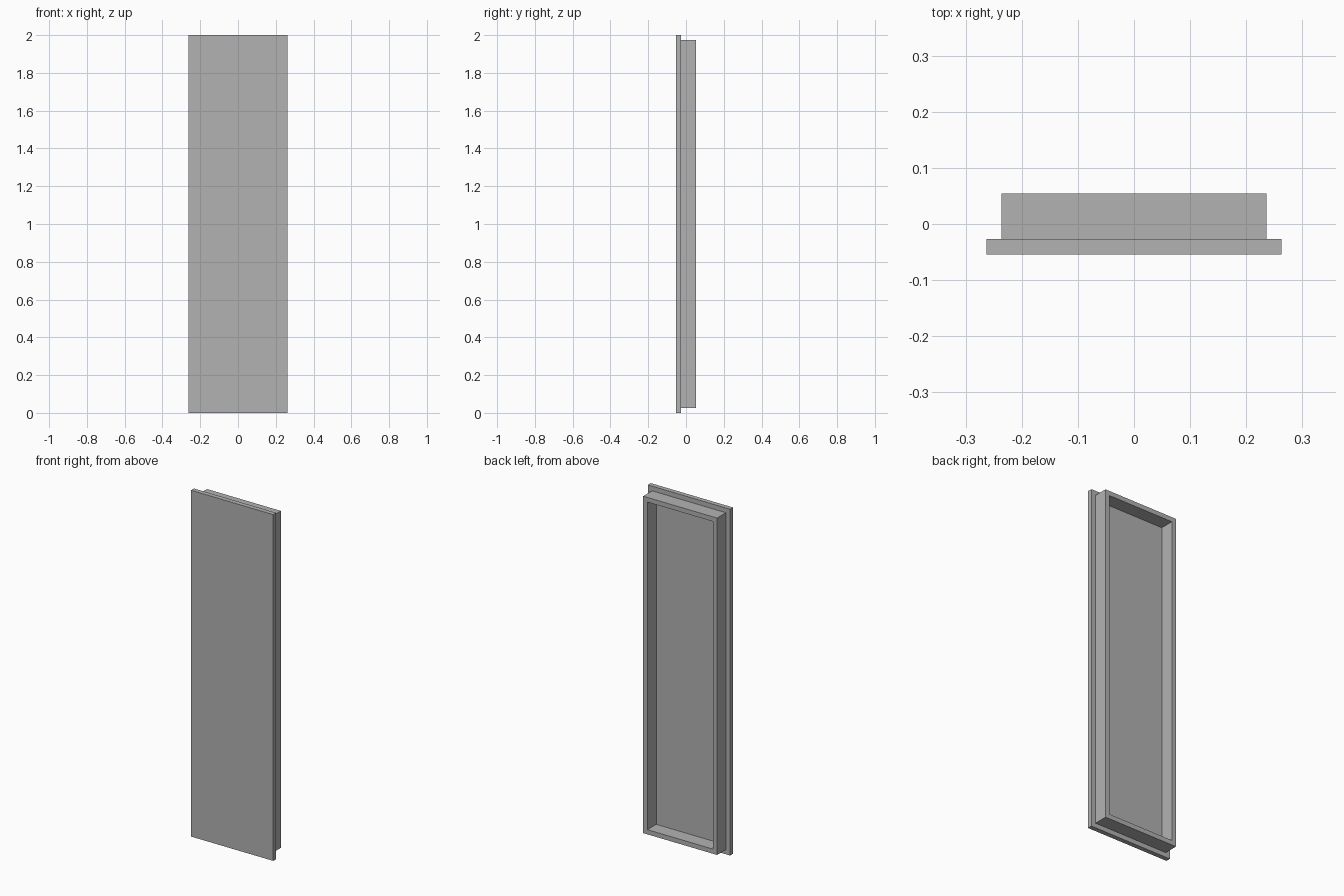
import bpy
import bmesh

cube = bpy.data.objects.get("Cube")
if cube:
    bpy.data.objects.remove(cube, do_unlink=True)

WIDTH, HEIGHT, DEPTH = 0.526, 2.0, 0.108
T = 0.027  # thickness of the panel and of the frame walls

GREY = (0.448, 0.448, 0.448, 1.0)
grey = bpy.data.materials.new("plain grey")
grey.use_nodes = True
grey.diffuse_color = GREY
grey.node_tree.nodes["Principled BSDF"].inputs["Base Color"].default_value = GREY


def finish(name, bm):
    bmesh.ops.recalc_face_normals(bm, faces=bm.faces)
    mesh = bpy.data.meshes.new(name)
    bm.to_mesh(mesh)
    bm.free()
    mesh.materials.append(grey)
    obj = bpy.data.objects.new(name, mesh)
    bpy.context.collection.objects.link(obj)


def rectangle(bm, inset, y):
    x, z = WIDTH / 2 - inset, HEIGHT - inset
    return [bm.verts.new(c) for c in
            ((-x, y, inset), (x, y, inset), (x, y, z), (-x, y, z))]


def bridge(bm, a, b):
    for i in range(4):
        j = (i + 1) % 4
        bm.faces.new((a[i], a[j], b[j], b[i]))


front, step, back = -DEPTH / 2, -DEPTH / 2 + T, DEPTH / 2

# Flat front panel
bm = bmesh.new()
near, far = rectangle(bm, 0, front), rectangle(bm, 0, step)
bm.faces.new(near)
bm.faces.new(far)
bridge(bm, near, far)
finish("front_panel", bm)

# Mitred frame standing on the back of the panel, open in the middle
bm = bmesh.new()
loops = [rectangle(bm, inset, y) for inset, y in
         ((T, step), (T, back), (2 * T, back), (2 * T, step))]
for i in range(4):
    bridge(bm, loops[i], loops[(i + 1) % 4])
finish("back_frame", bm)
